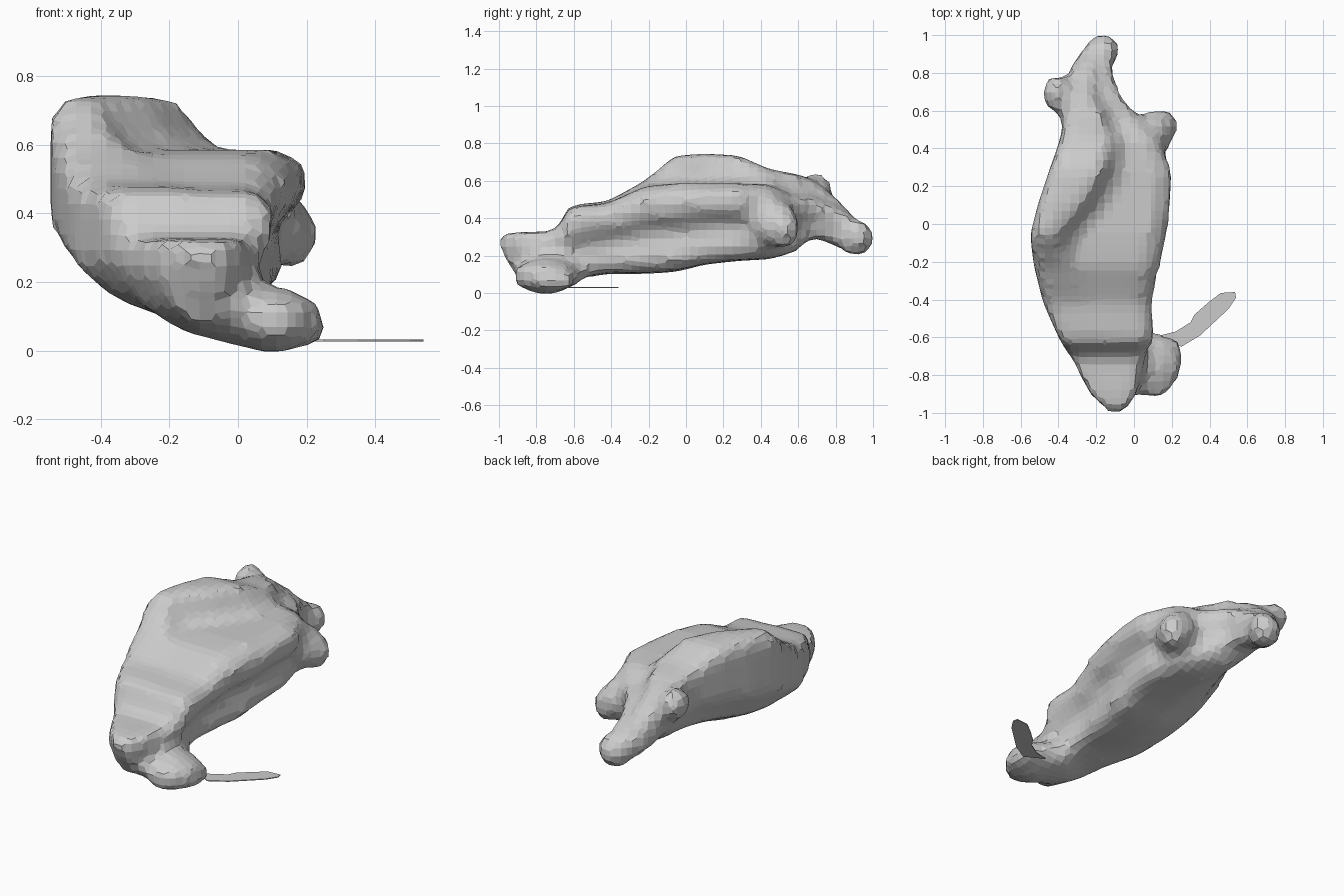
import bpy, bmesh
from mathutils import Matrix, Vector

if "Cube" in bpy.data.objects:
    bpy.data.objects.remove(bpy.data.objects["Cube"])

# Body sections: y, left x, right x, high-side z, step x, low-side z,
# left edge bottom z, right side recess z, belly z
SECTIONS = [
    (-1.0, -.13, -.04, .31, -.09, .31, .27, .27, .24),
    (-.90, -.23, .02, .325, -.12, .325, .21, .20, .07),
    (-.70, -.34, .07, .33, -.15, .33, .25, .18, .04),
    (-.62, -.39, .11, .47, -.15, .46, .27, .22, .07),
    (-.42, -.48, .10, .49, -.25, .48, .25, .27, .10),
    (-.22, -.53, .14, .60, -.35, .57, .33, .32, .10),
    (-.06, -.55, .18, .735, -.42, .585, .38, .34, .11),
    (.10, -.51, .20, .745, -.28, .585, .40, .36, .15),
    (.28, -.45, .21, .735, -.18, .585, .43, .37, .17),
    (.45, -.39, .13, .66, -.14, .58, .45, .33, .18),
    (.57, -.37, .03, .64, -.17, .52, .42, .33, .21),
    (.68, -.39, -.07, .61, -.24, .52, .42, .38, .30),
    (.82, -.34, -.11, .49, -.22, .45, .33, .30, .24),
    (.94, -.26, -.10, .36, -.18, .35, .27, .27, .22),
]

# Rounded protrusions: centre, radii
LOBES = [
    ((.10, -.75, .09), (.15, .18, .10)),     # front foot
    ((.02, -.72, .10), (.16, .18, .09)),     # front foot root
    ((.19, -.71, .065), (.075, .13, .06)),   # front foot side
    ((-.41, .69, .55), (.08, .10, .095)),    # rear crest
    ((-.17, .91, .29), (.09, .10, .10)),     # rear foot
    ((-.13, .93, .30), (.055, .07, .10)),    # rear foot tip
    ((.15, .52, .34), (.085, .09, .11)),     # right stump
    ((.10, .47, .37), (.10, .14, .13)),      # right stump root
]


def ring(y, l, r, hi, s, lo, bl, br, b):
    w = r - l
    h = hi - b
    return [Vector((x, y, z)) for x, z in (
        (l, bl), (l, hi - .07 * h), (l + .06 * w, hi), (s, hi),
        (s + .14 * w, lo), (r - .12 * w, lo), (r, lo - .14 * (lo - b)),
        (r - .03 * w, lo - .36 * (lo - b)), (r - .15 * w, br),
        (r - .11 * w, b + .3 * (br - b)), (r - .19 * w, b + .01),
        (l + .48 * w, b), (l + .2 * w, b + .35 * (bl - b)))]


# Main body: loft plus lobes, fused by remeshing
bm = bmesh.new()
rings = [[bm.verts.new(p) for p in ring(*s)] for s in SECTIONS]
for a, b in zip(rings, rings[1:]):
    for i in range(len(a)):
        j = (i + 1) % len(a)
        bm.faces.new((a[i], a[j], b[j], b[i]))
bm.faces.new(rings[0])
bm.faces.new(rings[-1])
bmesh.ops.recalc_face_normals(bm, faces=bm.faces)
for c, r in LOBES:
    m = Matrix.Translation(c) @ Matrix.Diagonal((*r, 1))
    bmesh.ops.create_icosphere(bm, subdivisions=2, radius=1, matrix=m)
me = bpy.data.meshes.new("body")
bm.to_mesh(me)
bm.free()
body = bpy.data.objects.new("body", me)
bpy.context.collection.objects.link(body)
rm = body.modifiers.new("fuse", 'REMESH')
rm.mode = 'VOXEL'
rm.voxel_size = .045
sm = body.modifiers.new("soften", 'SMOOTH')
sm.factor = .5
sm.iterations = 1

# Thin flat blade lying beside the front foot
OUTLINE = [(.14, -.59), (.25, -.65), (.35, -.59), (.50, -.45), (.54, -.39),
           (.535, -.36), (.46, -.365), (.40, -.41), (.32, -.48), (.30, -.52), (.22, -.57)]
bm = bmesh.new()
f = bm.faces.new([bm.verts.new((x, y, .027)) for x, y in OUTLINE])
ext = bmesh.ops.extrude_face_region(bm, geom=[f])
bmesh.ops.translate(bm, vec=(0, 0, .005),
                    verts=[v for v in ext["geom"] if isinstance(v, bmesh.types.BMVert)])
bmesh.ops.recalc_face_normals(bm, faces=bm.faces)
me = bpy.data.meshes.new("blade")
bm.to_mesh(me)
bm.free()
bpy.context.collection.objects.link(bpy.data.objects.new("blade", me))
